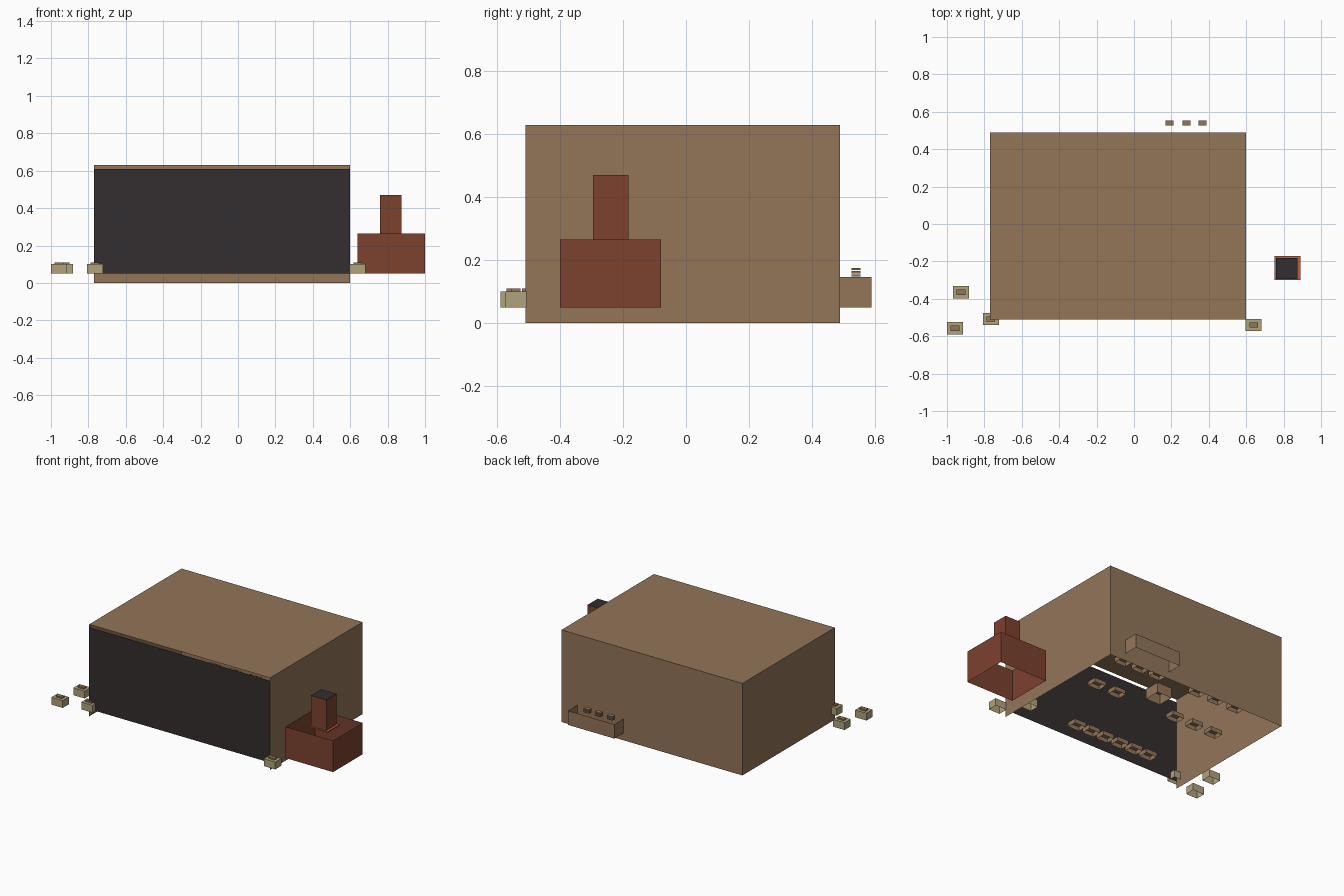
import bpy, bmesh

if "Cube" in bpy.data.objects:
    bpy.data.objects.remove(bpy.data.objects["Cube"])


def material(name, r, g, b):
    """Flat colour given as 0-255 display values, stored linear."""
    lin = [((c / 255 + 0.055) / 1.055) ** 2.4 for c in (r, g, b)]
    m = bpy.data.materials.new(name)
    m.diffuse_color = (*lin, 1)
    m.use_nodes = True
    m.node_tree.nodes["Principled BSDF"].inputs["Base Color"].default_value = m.diffuse_color
    return m


BROWN = material("warm brown", 146, 117, 89)
DARK = material("charcoal", 51, 45, 46)
RED = material("brick red", 124, 66, 47)
TAN = material("pale tan", 176, 163, 124)
ORANGE = material("ember orange", 200, 92, 52)


def shell(name, x, y, z, mat, drop=()):
    """Box between the given ranges, leaving out the faces named in drop."""
    bm = bmesh.new()
    bmesh.ops.create_cube(bm, size=1)
    axes = {"+x": (1, 0, 0), "-x": (-1, 0, 0), "+y": (0, 1, 0),
            "-y": (0, -1, 0), "+z": (0, 0, 1), "-z": (0, 0, -1)}
    bm.normal_update()
    gone = [f for f in bm.faces
            if any(sum(a * b for a, b in zip(f.normal, axes[d])) > 0.9 for d in drop)]
    bmesh.ops.delete(bm, geom=gone, context="FACES")
    for v in bm.verts:
        for i, (lo, hi) in enumerate((x, y, z)):
            v.co[i] = hi if v.co[i] > 0 else lo
    me = bpy.data.meshes.new(name)
    bm.to_mesh(me)
    bm.free()
    me.materials.append(mat)
    ob = bpy.data.objects.new(name, me)
    bpy.context.collection.objects.link(ob)
    return ob


def around(c, half):
    return (c - half, c + half)


def crate(name, cx, cy, h, mat):
    """Small open-bottomed box with a raised brown pad on its lid."""
    shell(name, around(cx, 0.043), around(cy, 0.033), (0.05, 0.05 + h), mat, ["-z"])
    shell(name + "_pad", around(cx, 0.023), around(cy, 0.014),
          (0.05 + h, 0.06 + h), BROWN, ["-z"])


# Hall: roof and three walls, with a separate dark front panel
shell("hall_walls_and_roof", (-0.77, 0.60), (-0.51, 0.49), (0, 0.63), BROWN, ["-y", "-z"])
shell("front_panel", (-0.77, 0.60), (-0.51, -0.50), (0.05, 0.61), DARK,
      ["+x", "-x", "+y", "+z", "-z"])

# Furnace annex: open red walls, ember plate and chimney with dark cap
shell("furnace_walls", (0.64, 1.0), (-0.40, -0.08), (0.05, 0.265), RED, ["+z", "-z"])
shell("ember_plate", (0.75, 0.89), (-0.30, -0.17), (0.252, 0.26), ORANGE)
shell("chimney", (0.76, 0.875), (-0.295, -0.183), (0.26, 0.47), RED, ["+z", "-z"])
shell("chimney_cap", (0.76, 0.875), (-0.295, -0.183), (0.46, 0.47), DARK,
      ["+x", "-x", "+y", "-y", "-z"])

# Trough on the back wall with three stacks of slats
shell("back_trough", (0.13, 0.48), (0.49, 0.59), (0.05, 0.147), BROWN, ["+z", "-z", "-y"])
for i, cx in enumerate((0.19, 0.28, 0.367)):
    for k in range(3):
        z = 0.148 + 0.01 * k
        shell(f"slat_{i}_{k}", around(cx, 0.021), around(0.54, 0.014),
              (z, z + 0.007), BROWN)

# Tan crates around the front
for i, (cx, cy) in enumerate(((-0.957, -0.557), (-0.925, -0.365), (-0.765, -0.508),
                              (0.64, -0.54), (0.515, -0.39))):
    crate(f"tan_crate_{i}", cx, cy, 0.05, TAN)

# Rows of low brown crates inside the hall
rows = {-0.39: [0.13 - 0.114 * i for i in range(6)],
        0.075: (0.36, 0.20, -0.265, -0.42, -0.57),
        0.40: (0.42, 0.285, 0.15, -0.17, -0.32, -0.475)}
for r, (cy, xs) in enumerate(rows.items()):
    for i, cx in enumerate(xs):
        crate(f"hall_crate_{r}_{i}", cx, cy, 0.03, BROWN)

# Larger bin in the middle of the hall
shell("centre_bin", around(-0.03, 0.055), around(0.2, 0.055), (0.05, 0.12), BROWN, ["-z"])
